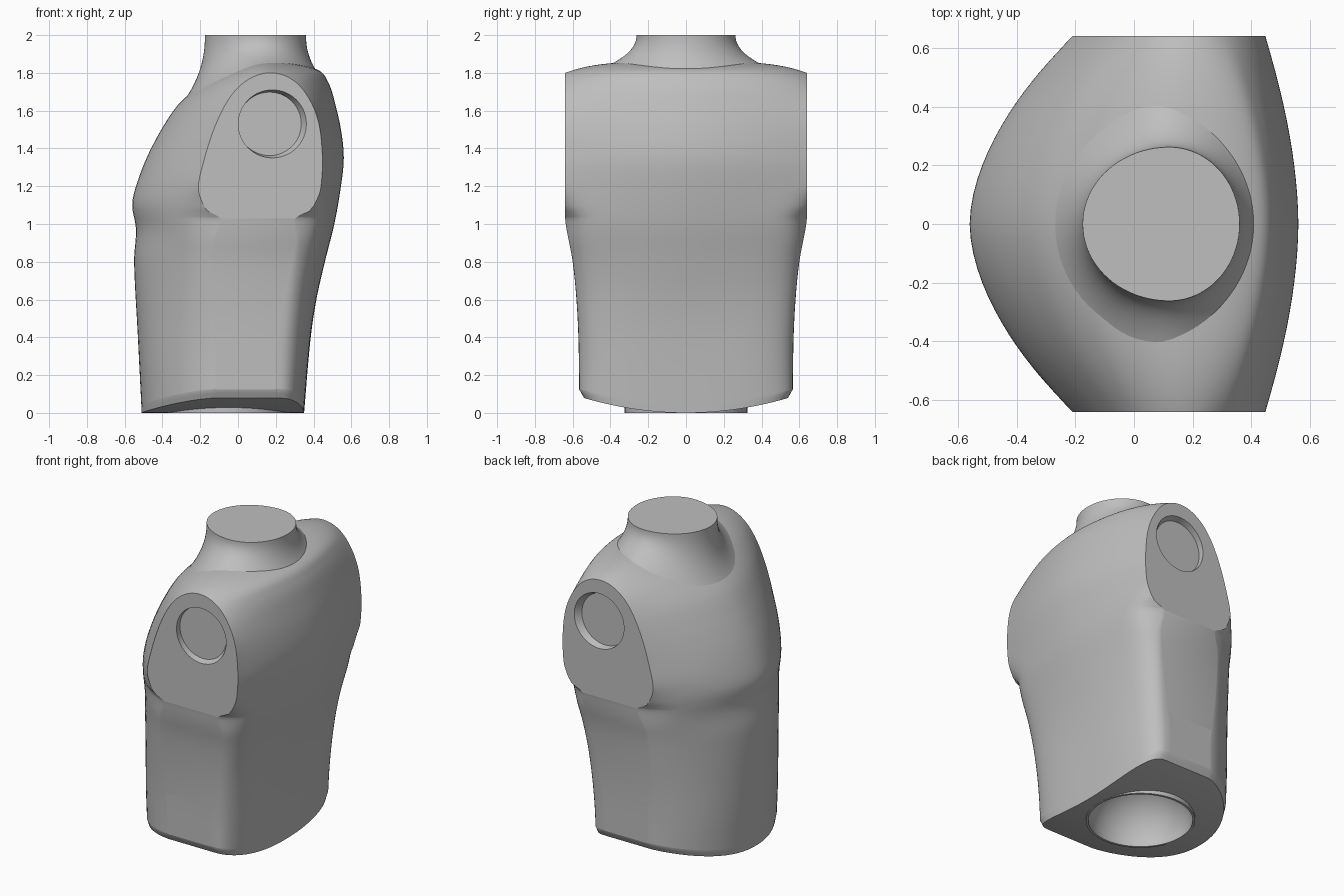
import bpy, bmesh, math
from mathutils import Matrix

cube = bpy.data.objects.get("Cube")
if cube:
    bpy.data.objects.remove(cube, do_unlink=True)

grey = bpy.data.materials.new("plain grey")
grey.use_nodes = True
colour = (0.52, 0.52, 0.52, 1)
grey.diffuse_color = colour
grey.node_tree.nodes["Principled BSDF"].inputs["Base Color"].default_value = colour

TOP = 1.8      # shoulder height
HALF = 0.64    # half the shoulder span
SEG = 40       # stations across the body


def make_object(name, bm):
    bmesh.ops.remove_doubles(bm, verts=bm.verts, dist=1e-5)
    bmesh.ops.recalc_face_normals(bm, faces=bm.faces)
    mesh = bpy.data.meshes.new(name)
    bm.to_mesh(mesh)
    bm.free()
    mesh.materials.append(grey)
    obj = bpy.data.objects.new(name, mesh)
    bpy.context.collection.objects.link(obj)
    return obj


def activate(obj):
    bpy.ops.object.select_all(action='DESELECT')
    obj.select_set(True)
    bpy.context.view_layer.objects.active = obj


def smooth(obj, angle=37):
    activate(obj)
    bpy.ops.object.shade_smooth_by_angle(angle=math.radians(angle))


def cut(target, cutter):
    mod = target.modifiers.new("cut", 'BOOLEAN')
    mod.operation = 'DIFFERENCE'
    mod.solver = 'EXACT'
    mod.object = cutter
    activate(target)
    bpy.ops.object.modifier_apply(modifier=mod.name)
    bpy.data.objects.remove(cutter, do_unlink=True)


def depth_key(z):
    return math.sqrt(max(0.0, TOP - z))


def curve(points):
    """Smooth interpolation of (height, value) points, rounded at the top."""
    pts = sorted((depth_key(z), v) for z, v in points)

    def slope(i):
        a, b = pts[max(i - 1, 0)], pts[min(i + 1, len(pts) - 1)]
        return (b[1] - a[1]) / (b[0] - a[0])

    def value(z):
        k = depth_key(z)
        i = 0
        while i < len(pts) - 2 and k > pts[i + 1][0]:
            i += 1
        (k0, a), (k1, b) = pts[i], pts[i + 1]
        h = k1 - k0
        t = min(1.0, max(0.0, (k - k0) / h))
        s = t * t * (3 - 2 * t)
        return (a + (b - a) * s + h * t * (1 - t) ** 2 * slope(i)
                - h * t * t * (1 - t) * slope(i + 1))
    return value


def ease(a, b, x):
    t = min(1.0, max(0.0, (x - a) / (b - a)))
    return t * t * (3 - 2 * t)


def bow(u, p, q):
    return max(0, 1 - abs(u) ** p) ** (1 / q)


# Chest and back outlines on the centre line, then the same at the arm openings
chest = curve([(0, -.51), (.4, -.53), (.8, -.55), (.97, -.54), (1.1, -.56), (1.2, -.54),
               (1.4, -.46), (1.6, -.33), (1.7, -.18), (1.76, -.03), (TOP, .17)])
back = curve([(0, .35), (.4, .385), (.6, .415), (.8, .46), (1, .51), (1.2, .545),
              (1.35, .56), (1.5, .545), (1.6, .52), (1.7, .48), (1.76, .42), (TOP, .17)])
arm_front = curve([(0, -.2), (1, -.21), (1.2, -.21), (1.33, -.18),
                   (1.56, -.1), (1.72, 0), (TOP, .17)])
arm_back = curve([(0, .3), (.6, .34), (1, .42), (1.2, .44), (1.35, .445),
                  (1.55, .42), (1.7, .35), (1.78, .26), (TOP, .17)])
# Rounding of the lower corners of the arm openings
corner = curve([(0, 0), (.6, .02), (.9, .07), (1.03, .12), (1.06, .06),
                (1.11, .025), (1.2, 0), (TOP, 0)])
width = curve([(0, .565), (.4, .57), (.6, .58), (.8, .6), (1.03, HALF), (1.3, HALF), (TOP, HALF)])


def section(z):
    """Front row and back row of points of the body at one height."""
    y_half = HALF if z >= 1.03 else min(HALF, width(z))
    y_half -= 0.025 * max(0, 1 - z / 0.04)
    k = ease(0.15, 1.1, z)
    rows = []
    for mid, side, waist, p, q, sign in ((chest(z), arm_front(z), -.12, 2.2, 1.5, 1),
                                         (back(z), arm_back(z), .2, 3.2, 2.8, -1)):
        row = []
        for i in range(SEG + 1):
            u = math.sin(math.pi / 2 * (2 * i / SEG - 1))
            lower = waist + (mid - waist) * bow(u, p, q)
            upper = side + (mid - side) * bow(u, 1.8, 1)
            x = lower + (upper - lower) * k + sign * corner(z) * abs(u) ** 14
            y = u * y_half
            lift = 0.27 * y * y * (1 - ease(0, 0.5, z))
            lift += 0.06 * (1 - u ** 4) * ease(1.5, TOP, z)
            row.append((x, y, z + lift))
        rows.append(row)
    return rows


# Torso: stacked sections, closed underneath and along the shoulder ridge
bm = bmesh.new()
STEPS = 80
heights = {TOP - TOP * (i / STEPS) ** 2 for i in range(STEPS + 1)} | {0.0, 0.02, 0.04, 1.03}
rings = []
for z in sorted(max(0.0, h) for h in heights):
    rings.append([[bm.verts.new(p) for p in row] for row in section(z)])
for low, high in zip(rings, rings[1:]):
    for side in (0, 1):
        for i in range(SEG):
            bm.faces.new((low[side][i], low[side][i + 1], high[side][i + 1], high[side][i]))
    for i in (0, SEG):
        bm.faces.new((low[0][i], low[1][i], high[1][i], high[0][i]))
front, rear = rings[0]
for i in range(SEG):
    bm.faces.new((front[i], front[i + 1], rear[i + 1], rear[i]))
torso = make_object("torso", bm)

# Arm sockets: shallow tapered round recesses
for sign in (-1, 1):
    bm = bmesh.new()
    bmesh.ops.create_cone(bm, cap_ends=True, segments=64, radius1=0.168, radius2=0.192, depth=0.08)
    for v in bm.verts:
        v.co.x += 0.167 if v.co.z < 0 else 0.197
    bm.transform(Matrix.Translation((0, sign * HALF, 1.53)) @ Matrix.Rotation(-sign * math.pi / 2, 4, 'X'))
    cut(torso, make_object("socket_cutter", bm))

# Domed waist socket underneath
WAIST_X, WAIST_R = -0.05, 0.315
bm = bmesh.new()
bmesh.ops.create_uvsphere(bm, u_segments=64, v_segments=32, radius=WAIST_R,
                          matrix=Matrix.Translation((WAIST_X, 0, 0)))
cut(torso, make_object("waist_cutter", bm))
smooth(torso)
for face in torso.data.polygons:
    if abs(face.normal.y) > 0.9995:
        face.use_smooth = False


def lathe_rows(bm, rows):
    for a, b in zip(rows, rows[1:]):
        for i in range(len(a)):
            j = (i + 1) % len(a)
            bm.faces.new((a[i], a[j], b[j], b[i]))


# Thin rim around the waist socket
bm = bmesh.new()
rows = []
for r, z in ((0.31, 0.05), (0.31, 0), (0.325, 0), (0.325, 0.05), (0.31, 0.05)):
    rows.append([bm.verts.new((WAIST_X + r * math.cos(a), r * math.sin(a), z))
                 for a in (math.tau * i / 64 for i in range(64))])
lathe_rows(bm, rows)
smooth(make_object("waist_rim", bm))

# Neck: flared collar, drawn out to a point at the chest and sunk into the shoulders
bm = bmesh.new()
rows = []
for s in range(18):
    t = min(1.0, s / 16)
    flare = t ** 2.2
    row = []
    for i in range(80):
        a = math.tau * i / 80
        c, d = math.cos(a), math.sin(a)
        radius, reach, drop = (0.295, 0.2, 0.28) if c < 0 else (0.24, 0.08, 0.05)
        base_z = 1.825 - drop * c * c
        x = 0.12 + radius * c + flare * reach * c * abs(c)
        y = 0.262 * d + flare * 0.18 * d
        z = 2 + (base_z - 2) * t
        if s == 17:
            x, y, z = 0.12 + (x - 0.12) * 0.96, y * 0.96, z - 0.08
        row.append(bm.verts.new((x, y, z)))
    rows.append(row)
lathe_rows(bm, rows)
bm.faces.new(rows[0])
smooth(make_object("neck", bm))
